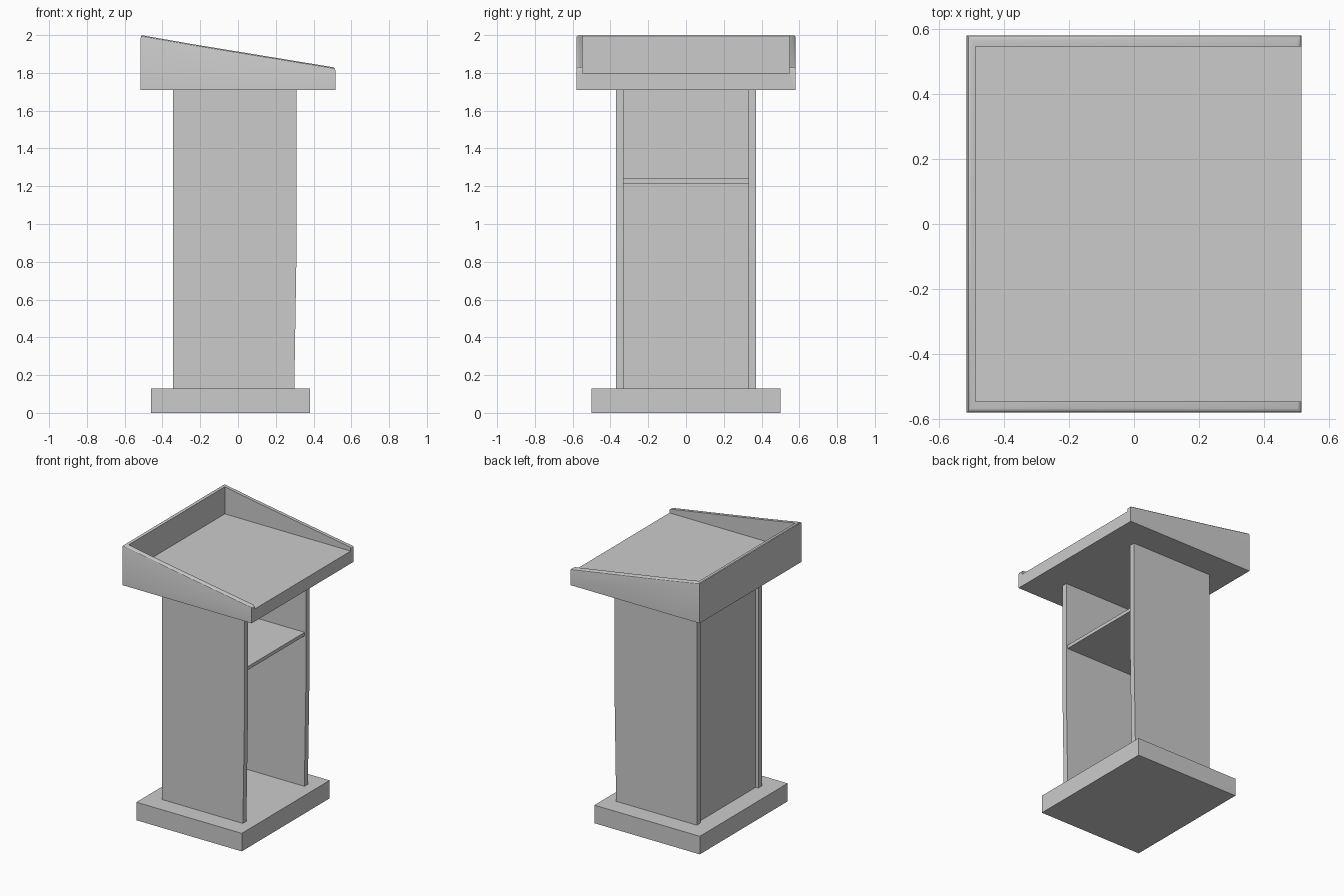
import bpy
import bmesh

cube = bpy.data.objects.get("Cube")
if cube:
    bpy.data.objects.remove(cube, do_unlink=True)

grey = bpy.data.materials.new("plain grey")
grey.use_nodes = True
colour = (0.6, 0.6, 0.6, 1)
grey.diffuse_color = colour
grey.node_tree.nodes["Principled BSDF"].inputs["Base Color"].default_value = colour


def extrude_profile(name, points, y0, y1, rim=0):
    """Extrude an x-z outline along y, optionally rounding its sloping top rim."""
    bm = bmesh.new()
    face = bm.faces.new([bm.verts.new((x, y0, z)) for x, z in points])
    moved = bmesh.ops.extrude_face_region(bm, geom=[face])["geom"]
    bmesh.ops.translate(bm, vec=(0, y1 - y0, 0),
                        verts=[v for v in moved if isinstance(v, bmesh.types.BMVert)])
    bmesh.ops.recalc_face_normals(bm, faces=bm.faces)
    if rim:
        edges = [e for e in bm.edges
                 if sum(f.normal.z > 0.5 for f in e.link_faces) == 1]
        bmesh.ops.bevel(bm, geom=edges, offset=rim, segments=3,
                        profile=0.5, affect='EDGES')
    mesh = bpy.data.meshes.new(name)
    bm.to_mesh(mesh)
    bm.free()
    mesh.materials.append(grey)
    obj = bpy.data.objects.new(name, mesh)
    bpy.context.collection.objects.link(obj)
    return obj


def box(name, x, y, z):
    outline = [(x[0], z[0]), (x[1], z[0]), (x[1], z[1]), (x[0], z[1])]
    return extrude_profile(name, outline, *y)


# Plinth
box("base", (-0.46, 0.38), (-0.5, 0.5), (0, 0.13))

# Side panels, with front edges tapering in towards the foot
panel = [(-0.345, 0.13), (0.298, 0.13), (0.31, 0.87), (0.31, 1.71), (-0.345, 1.71)]
extrude_profile("right_side_panel", panel, -0.37, -0.33)
extrude_profile("left_side_panel", panel, 0.33, 0.37)

# Recessed back panel and inner shelf
box("back_panel", (-0.325, -0.295), (-0.33, 0.33), (0.13, 1.71))
box("shelf", (-0.295, 0.3), (-0.33, 0.33), (1.215, 1.24))

# Sloping tray, hollowed to a flat floor that is open at the reader's edge
outline = [(-0.515, 1.71), (0.515, 1.71), (0.515, 1.828), (-0.24, 1.952), (-0.515, 2.0)]
tray = extrude_profile("top_tray", outline, -0.58, 0.58, rim=0.012)
cutter = box("tray_cutter", (-0.488, 0.7), (-0.547, 0.547), (1.8, 2.2))
cutter.hide_render = True
cut = tray.modifiers.new("hollow", 'BOOLEAN')
cut.operation = 'DIFFERENCE'
cut.solver = 'EXACT'
cut.object = cutter
bpy.ops.object.select_all(action='DESELECT')
bpy.context.view_layer.objects.active = tray
tray.select_set(True)
bpy.ops.object.modifier_apply(modifier=cut.name)
bpy.data.objects.remove(cutter, do_unlink=True)
bpy.ops.object.shade_smooth_by_angle()
